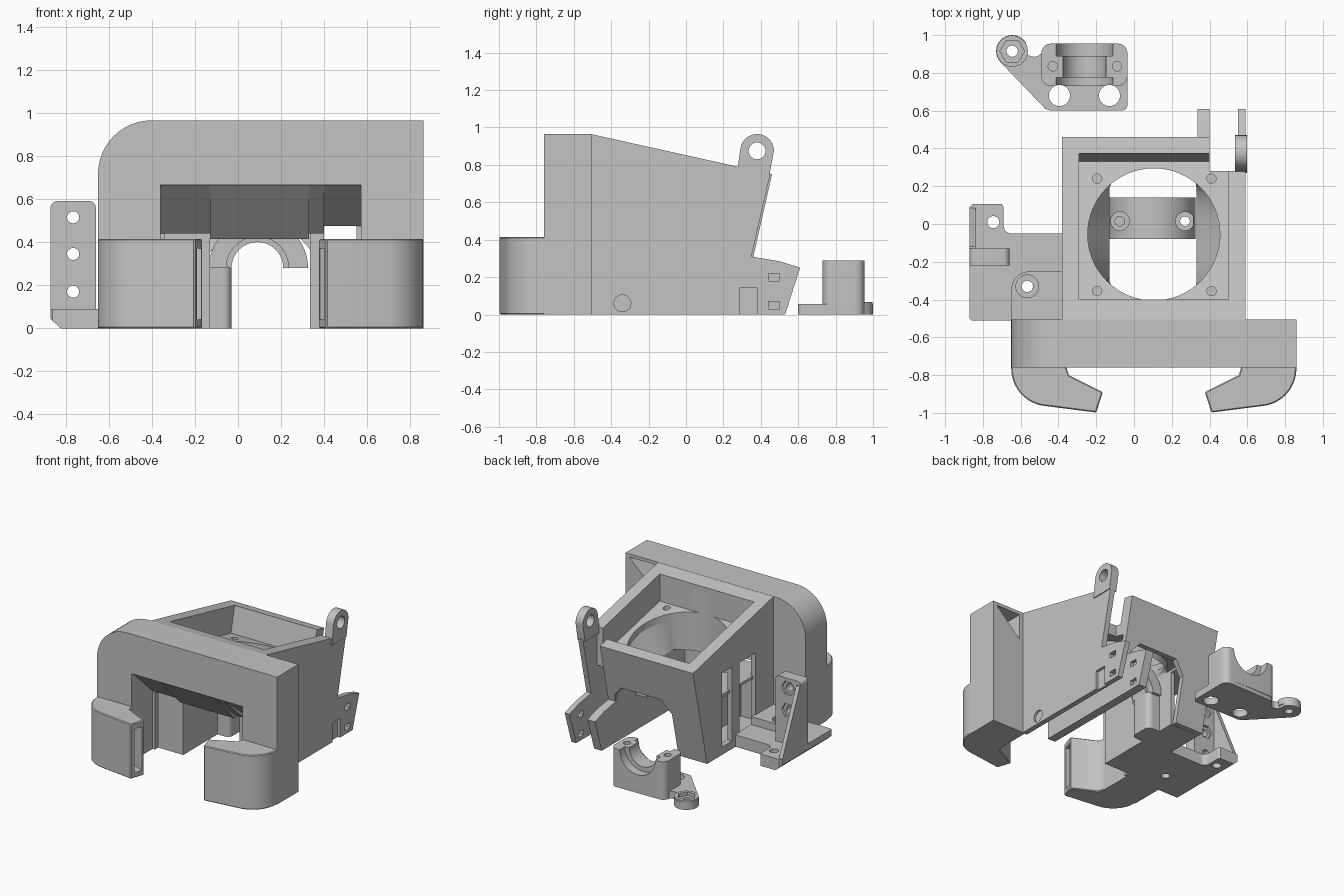
import bpy, bmesh
from math import sin, cos, radians

if "Cube" in bpy.data.objects:
    bpy.data.objects.remove(bpy.data.objects["Cube"], do_unlink=True)

grey = bpy.data.materials.new("grey plastic")
grey.use_nodes = True
grey.diffuse_color = (0.55, 0.55, 0.55, 1)
grey.node_tree.nodes["Principled BSDF"].inputs["Base Color"].default_value = (0.55, 0.55, 0.55, 1)
CX = 0.105  # centre line of the duct


def finish(name, bm):
    bmesh.ops.recalc_face_normals(bm, faces=bm.faces)
    mesh = bpy.data.meshes.new(name)
    bm.to_mesh(mesh)
    bm.free()
    mesh.materials.append(grey)
    ob = bpy.data.objects.new(name, mesh)
    bpy.context.collection.objects.link(ob)
    return ob


def prism(name, axis, pts, lo, hi):
    """Extrude a profile along an axis: x takes (y,z), y takes (x,z), z takes (x,y)."""
    place = {"x": lambda a, b, h: (h, a, b), "y": lambda a, b, h: (a, h, b),
             "z": lambda a, b, h: (a, b, h)}[axis]
    bm = bmesh.new()
    rings = [[bm.verts.new(place(a, b, h)) for a, b in pts] for h in (lo, hi)]
    n = len(pts)
    bm.faces.new(rings[0])
    bm.faces.new(rings[1])
    for i in range(n):
        j = (i + 1) % n
        bm.faces.new((rings[0][i], rings[0][j], rings[1][j], rings[1][i]))
    return finish(name, bm)


def box(name, x0, x1, y0, y1, z0, z1):
    return prism(name, "z", [(x0, y0), (x1, y0), (x1, y1), (x0, y1)], z0, z1)


def arc(a, b, r, start=0, end=360, n=12):
    return [(a + r * cos(radians(start + (end - start) * i / n)),
             b + r * sin(radians(start + (end - start) * i / n))) for i in range(n + 1)]


def rod(name, axis, a, b, r, lo, hi, n=32):
    return prism(name, axis, arc(a, b, r, n=n)[:-1], lo, hi)


def boolean(ob, tools):
    bpy.context.view_layer.objects.active = ob
    for tool in tools:
        tool.hide_render = True
        mod = ob.modifiers.new("cut", "BOOLEAN")
        mod.operation, mod.solver, mod.object = "DIFFERENCE", "EXACT", tool
        bpy.ops.object.modifier_apply(modifier=mod.name)
        bpy.data.objects.remove(tool, do_unlink=True)


# Front duct block with one rounded shoulder, central opening and corner pocket
block = prism("front_block", "y", [(-0.65, 0), (0.86, 0), (0.86, 0.965)]
              + arc(-0.4, 0.715, 0.25, 90, 180), -0.76, -0.505)
boolean(block, [
    box("opening", -0.36, 0.57, -0.9, -0.4, -0.1, 0.665),
    prism("pocket", "y", [(0.83, 0.94), (0.62, 0.94), (0.62, 0.74)], -0.68, -0.4)])

# Curved side nozzles with tall outlet slots, mirrored about the centre line
nozzle_pts = ([(-0.36, -0.75), (-0.345, -0.80), (-0.165, -0.89), (-0.2, -0.998)]
              + arc(-0.45, -0.765, 0.2, 258, 180, 10) + [(-0.65, -0.75)])
slot_pts = [(-0.16, -0.975), (-0.15, -0.912), (-0.4, -0.82), (-0.42, -0.93)]
for side in ("right", "left"):
    def flip(pts):
        return pts if side == "right" else [(2 * CX - x, y) for x, y in pts]
    nozzle = prism(side + "_nozzle", "z", flip(nozzle_pts), 0, 0.415)
    bev = nozzle.modifiers.new("edge", "BEVEL")
    bev.width, bev.segments, bev.limit_method, bev.angle_limit = 0.006, 1, "ANGLE", radians(40)
    bpy.context.view_layer.objects.active = nozzle
    bpy.ops.object.modifier_apply(modifier=bev.name)
    boolean(nozzle, [prism("slot", "z", flip(slot_pts), 0.04, 0.37)])

# Fan housing: tilted box, recessed fan seat, hollow below, arched back
housing = prism("fan_housing", "x", [(-0.51, 0), (0.29, 0), (0.46, 0.75), (-0.51, 0.965)], -0.38, 0.59)
tools = [
    prism("seat", "x", [(-0.4, 0.735), (0.33, 0.575), (0.45, 1.1), (-0.4, 1.1)], -0.29, 0.5),
    prism("cavity", "x", [(-0.6, -0.1), (0.23, -0.1), (0.36, 0.48), (-0.6, 0.693)], -0.34, 0.55),
    rod("fan_hole", "z", CX, -0.055, 0.35, 0.3, 0.9, 64),
    box("corner_notch", 0.4, 0.7, 0.28, 0.7, -0.1, 1),
    prism("back_arch", "y", [(-0.14, -0.1), (-0.14, 0.34), (-0.06, 0.44), (0.27, 0.44),
                             (0.34, 0.36), (0.34, -0.1)], 0.15, 0.6),
    box("back_gap", 0.4, 0.55, 0.15, 0.6, -0.1, 0.475),
    box("vent", -0.5, -0.3, -0.01, 0.11, 0.06, 0.62),
    box("vent", -0.5, -0.3, -0.29, -0.1, 0.06, 0.62),
    rod("wall_hole", "x", -0.34, 0.06, 0.045, 0.575, 0.7)]
for x in (CX - 0.3, CX + 0.305):
    for y in (-0.355, 0.24):
        floor = 0.735 - 0.219 * (y + 0.4)
        tools.append(rod("screw", "z", x, y, 0.025, floor - 0.04, 0.95, 16))
boolean(housing, tools)

# Funnel narrowing from the fan hole to the central gap
bm = bmesh.new()
top, low = [], []
for x, y in arc(CX, -0.055, 0.352, n=64)[:-1]:
    top.append(bm.verts.new((x, y, 0.6 - 0.222 * y)))
    low.append(bm.verts.new((min(max(x, -0.13), 0.33), y, 0.44)))
for i in range(64):
    bm.faces.new((top[i], top[i - 1], low[i - 1], low[i]))
finish("funnel", bm)

# Sloped panels under the front opening, stepped at the lower edge
for name, x0, x1, z in (("right", -0.36, -0.13, 0.44), ("middle", -0.13, 0.33, 0.415),
                        ("inner_left", 0.33, 0.4, 0.44), ("left", 0.4, 0.57, 0.475)):
    prism(name + "_sloped_panel", "x", [(-0.75, 0.665), (-0.51, z), (-0.49, z), (-0.49, 0.665)], x0, x1)

# Closed side duct beside the central gap
box("duct_front_wall", -0.36, -0.13, -0.47, -0.43, 0, 0.44)
box("duct_inner_wall", -0.16, -0.13, -0.47, 0.25, 0, 0.44)
box("duct_roof", -0.36, -0.13, -0.47, 0.3, 0.42, 0.44)
box("duct_floor", -0.36, -0.13, -0.47, 0.25, 0, 0.03)
prism("duct_column", "z", [(-0.14, -0.06)] + arc(-0.07, -0.02, 0.04, 270, 360, 8)
      + arc(-0.07, 0.08, 0.04, 0, 90, 8) + [(-0.14, 0.12)], 0, 0.29)

# Arched saddle bridge spanning the gap
bridge = prism("saddle_bridge", "y", arc(0.095, 0.28, 0.23, 0, 180, 32), -0.08, 0.14)
boolean(bridge, [rod("bore", "y", 0.09, 0.28, 0.12, -0.2, 0.3, 40),
                 rod("groove", "y", 0.09, 0.28, 0.145, -0.2, -0.05, 40),
                 rod("groove", "y", 0.09, 0.28, 0.145, 0.09, 0.3, 40)]
        + [rod("bolt", "z", x, 0.015, 0.026, 0.2, 0.6, 16) for x in (-0.075, 0.27)]
        + [rod("sink", "z", x, 0.015, 0.05, 0.35, 0.6, 24) for x in (-0.075, 0.27)])

# Outer side plate with hinge ring, and inner arm behind the housing
tail = [(0.53, 0), (0.61, 0.25), (0.5, 0.285), (0.35, 0.31)]
side_plate = prism("side_plate", "x", [(0.2, 0)] + tail + [(0.45, 0.75), (0.27, 0.79), (0.2, 0.79)], 0.55, 0.59)
inner_arm = prism("inner_arm", "x", [(-0.46, 0)] + tail + [(0.35, 0.44), (-0.46, 0.44)], 0.335, 0.4)
for ob, x0, x1 in ((side_plate, 0.5, 0.65), (inner_arm, 0.375, 0.45)):
    boolean(ob, [box("window", x0, x1, 0.44, 0.5, z, z + 0.04) for z in (0.03, 0.18)])
boolean(side_plate, [box("side_recess", 0.57, 0.7, 0.29, 0.38, -0.1, 0.145)])
ring = prism("hinge_ring", "x", [(0.27, 0.74), (0.445, 0.74)] + arc(0.38, 0.875, 0.09, 0, 175, 20), 0.535, 0.597)
boolean(ring, [rod("pin_hole", "x", 0.38, 0.875, 0.045, 0.4, 0.7)])

# Side bracket: base, boss, drilled upright and its triangular gusset
base = prism("bracket_base", "z", [(-0.87, -0.5), (-0.86, -0.51), (-0.37, -0.51), (-0.37, -0.05), (-0.65, -0.05)]
             + arc(-0.65, -0.01, 0.04, 270, 180, 5) + [(-0.69, 0.09), (-0.70, 0.105), (-0.855, 0.105), (-0.87, 0.09)],
             0, 0.09)
boss = prism("bracket_boss", "z", [(-0.37, -0.51), (-0.37, -0.25)] + arc(-0.55, -0.35, 0.1, 90, 180)
             + [(-0.65, -0.51)], 0.05, 0.15)
boolean(base, [rod("hole", "z", -0.745, 0.01, 0.032, -0.1, 0.3),
               rod("hole", "z", -0.565, -0.33, 0.03, -0.1, 0.3),
               prism("chamfer", "y", [(-0.9, -0.02), (-0.8, -0.02), (-0.9, 0.07)], -0.7, 0.3)])
boolean(boss, [rod("hole", "z", -0.565, -0.33, 0.03, 0, 0.3),
               rod("sink", "z", -0.565, -0.33, 0.06, 0.11, 0.3)])
upright = prism("bracket_upright", "y", [(-0.87, 0.08), (-0.66, 0.08)] + arc(-0.69, 0.56, 0.03, 0, 90, 5)
                + arc(-0.84, 0.56, 0.03, 90, 180, 5), -0.22, -0.13)
boolean(upright, [rod("hole", "y", -0.765, z, 0.028, -0.4, 0.1) for z in (0.17, 0.345, 0.515)]
        + [rod("nut", "y", -0.765, z, 0.055, -0.15, 0.1, 6) for z in (0.345, 0.515)])
prism("bracket_gusset", "x", [(-0.14, 0.08), (-0.14, 0.56), (-0.12, 0.56), (0.09, 0.08)], -0.87, -0.84)

# Separate clamp: base plate, saddle with grooves, nut boss
clamp = prism("clamp_base", "z", arc(-0.065, 0.63, 0.03, 270, 360, 5) + arc(-0.085, 0.905, 0.05, 0, 90, 6)
              + arc(-0.44, 0.9, 0.05, 90, 180, 6) + arc(-0.53, 0.935, 0.05, 320, 220, 6)
              + arc(-0.645, 0.915, 0.085, 30, 225, 16) + [(-0.47, 0.61), (-0.44, 0.6)], 0, 0.055)
saddle = prism("clamp_saddle", "z", arc(-0.085, 0.78, 0.05, 270, 360, 6) + arc(-0.085, 0.905, 0.05, 0, 90, 6)
               + arc(-0.44, 0.905, 0.05, 90, 180, 6) + arc(-0.44, 0.78, 0.05, 180, 270, 6), 0.03, 0.29)
boolean(saddle, [rod("bore", "y", -0.262, 0.29, 0.115, 0.5, 1.1, 40),
                 rod("groove", "y", -0.262, 0.29, 0.15, 0.5, 0.775, 40),
                 rod("groove", "y", -0.262, 0.29, 0.15, 0.89, 1.1, 40)]
        + [rod("bolt", "z", x, 0.835, 0.025, 0.1, 0.4, 16) for x in (-0.43, -0.09)]
        + [rod("relief", "z", x, 0.68, 0.056, -0.1, 0.4) for x in (-0.395, -0.13)])
nut_boss = rod("clamp_nut_boss", "z", -0.645, 0.915, 0.083, 0.02, 0.068)
nut_cuts = [(0.065, 0.04, 6), (0.03, -0.1, 32)]
for ob in (nut_boss, clamp):
    boolean(ob, [rod("nut", "z", -0.645, 0.915, r, lo, 0.3, n) for r, lo, n in nut_cuts])
boolean(clamp, [rod("hole", "z", x, 0.68, 0.056, -0.1, 0.3) for x in (-0.395, -0.13)])

# Smooth the round surfaces, keep corners crisp
bpy.ops.object.select_all(action="DESELECT")
for ob in bpy.context.scene.objects:
    if ob.type == "MESH":
        ob.select_set(True)
        bpy.context.view_layer.objects.active = ob
bpy.ops.object.shade_smooth_by_angle(angle=radians(30))
